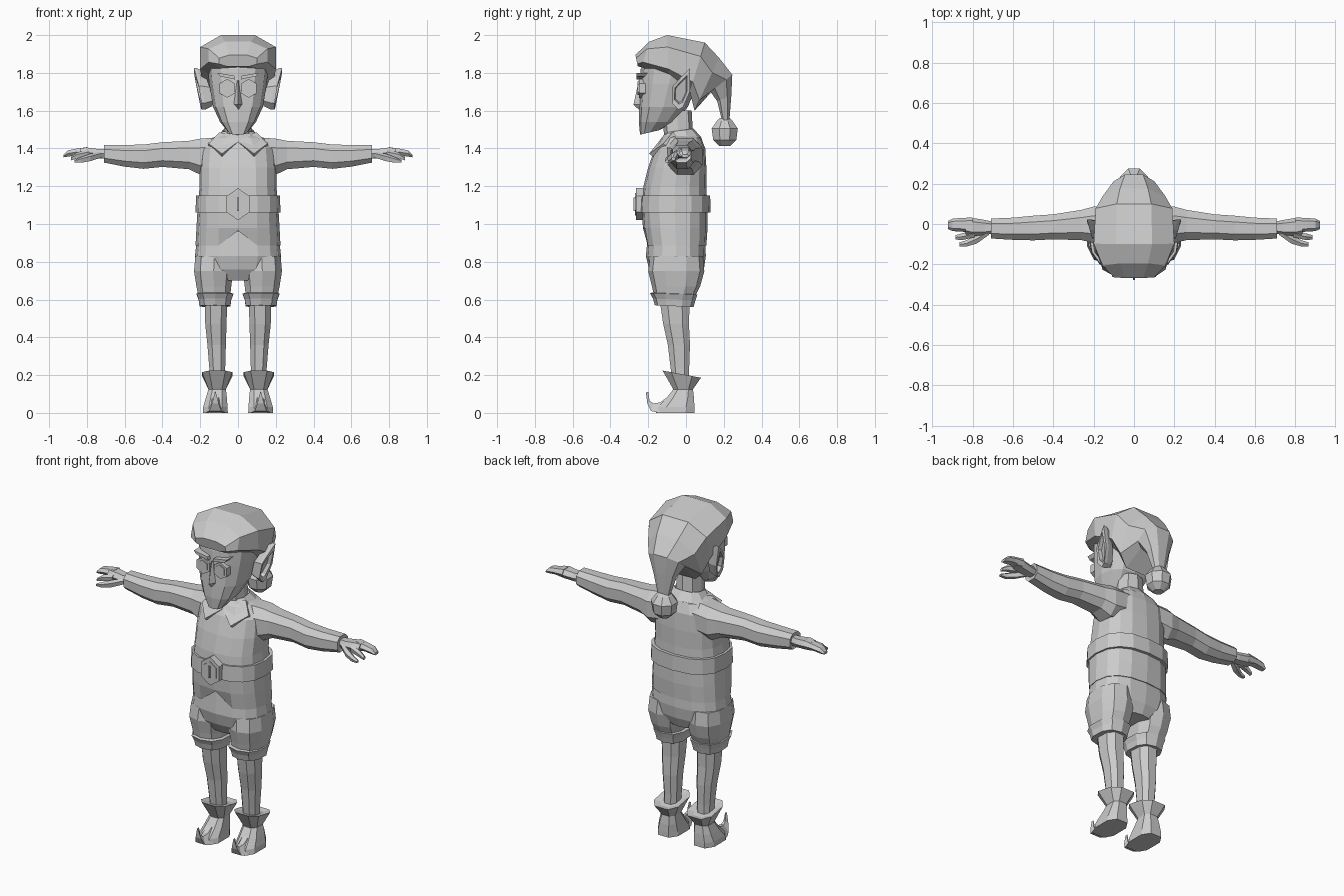
import bpy, bmesh, math
from mathutils import Vector

mat = bpy.data.materials.new("plain grey")
mat.diffuse_color = (0.6, 0.6, 0.6, 1)


def finish(name, bm, mirror=False):
    bmesh.ops.recalc_face_normals(bm, faces=bm.faces)
    me = bpy.data.meshes.new(name)
    bm.to_mesh(me)
    bm.free()
    me.materials.append(mat)
    ob = bpy.data.objects.new(name, me)
    bpy.context.collection.objects.link(ob)
    if mirror:
        ob.modifiers.new("mirror", 'MIRROR').use_clip = False
    return ob


def skin(name, rings, mirror=False):
    """Join rings of points into a closed flat-faced tube."""
    bm = bmesh.new()
    vs = [[bm.verts.new(p) for p in r] for r in rings]
    n = len(vs[0])
    for a, b in zip(vs, vs[1:]):
        for i in range(n):
            bm.faces.new((a[i], a[(i + 1) % n], b[(i + 1) % n], b[i]))
    bm.faces.new(vs[0][::-1])
    bm.faces.new(vs[-1])
    return finish(name, bm, mirror)


def oval(n, square=0.8, turn=0.0):
    """Unit ring, starting at the front (0,-1), rounded towards a square."""
    out = []
    for i in range(n):
        a = 2 * math.pi * (i + turn) / n
        s, c = math.sin(a), -math.cos(a)
        out.append((math.copysign(abs(s) ** square, s), math.copysign(abs(c) ** square, c)))
    return out


def level(rows, n, cx=0.0, square=0.8, turn=0.0):
    """Rows: height, front y, back y, half width, x offset, back-to-front tilt."""
    rings = []
    for z, yf, yb, rx, dx, tilt in rows:
        cy, ry = (yf + yb) / 2, (yb - yf) / 2
        rings.append([(cx + dx + u * rx, cy + v * ry, z - v * tilt) for u, v in oval(n, square, turn)])
    return rings


def along_x(rows, n, square=0.8, turn=0.5):
    """Rows: x, y min, y max, z min, z max."""
    return [[(x, (a + b) / 2 + u * (b - a) / 2, (c + d) / 2 + v * (d - c) / 2)
             for u, v in oval(n, square, turn)] for x, a, b, c, d in rows]


def plate(name, pts, y0, y1, mirror=False):
    """Flat x-z outline made solid between two y depths."""
    return skin(name, [[(x, y, z) for x, z in pts] for y in (y0, y1)], mirror)


def hexagon(cx, cz, rx, rz):
    return [(cx + rx * math.sin(k * math.pi / 3) / 0.866, cz + rz * math.cos(k * math.pi / 3)) for k in range(6)]


# shirt, with a notch in the front of the hem
rows = [(0.885, -0.212, 0.108, 0.225, 0, 0), (0.98, -0.228, 0.114, 0.22, 0, 0),
        (1.10, -0.236, 0.112, 0.213, 0, 0), (1.20, -0.225, 0.108, 0.203, 0, 0),
        (1.30, -0.20, 0.108, 0.203, 0, 0), (1.40, -0.165, 0.102, 0.195, 0, 0),
        (1.455, -0.13, 0.08, 0.14, 0, 0), (1.475, -0.11, 0.05, 0.08, 0, 0)]
rings = level(rows, 16)
x, y, z = rings[0][0]
rings[0][0] = (x, y, 0.965)
skin("shirt", rings)

# belt and buckle
skin("belt", level([(1.06, -0.245, 0.13, 0.225, 0, 0), (1.15, -0.24, 0.128, 0.222, 0, 0)], 16))
plate("buckle", hexagon(0, 1.105, 0.06, 0.085), -0.265, -0.22)
plate("buckle_centre", hexagon(0, 1.105, 0.042, 0.06), -0.269, -0.24)
plate("buckle_prong", [(-0.006, 1.07), (0.006, 1.07), (0.006, 1.14), (-0.006, 1.14)], -0.277, -0.25)

# breeches: a seat and two legs
skin("breeches_seat", level([(0.70, -0.16, 0.07, 0.10, 0, 0), (0.76, -0.195, 0.095, 0.20, 0, 0),
                             (0.83, -0.212, 0.105, 0.228, 0, 0), (0.97, -0.20, 0.10, 0.212, 0, 0)], 16))
skin("breeches_leg", level([(0.60, -0.165, 0.04, 0.085, 0, 0), (0.67, -0.18, 0.075, 0.096, 0.003, 0),
                            (0.75, -0.20, 0.097, 0.108, 0.004, 0), (0.83, -0.19, 0.09, 0.105, 0.0, 0)],
                           10, 0.125), True)
skin("knee_cuff", level([(0.565, -0.165, 0.04, 0.085, 0, 0.005), (0.60, -0.175, 0.05, 0.09, 0, 0.005),
                         (0.63, -0.19, 0.06, 0.102, 0, 0.004), (0.635, -0.17, 0.04, 0.08, 0, 0.004)],
                        10, 0.122), True)

# stockings
skin("stocking", level([(0.12, -0.07, 0.02, 0.04, -0.007, 0), (0.24, -0.085, 0.02, 0.045, -0.007, 0),
                        (0.36, -0.10, 0.025, 0.052, -0.004, 0), (0.47, -0.125, 0.02, 0.06, 0, 0),
                        (0.60, -0.145, 0.025, 0.064, 0, 0)], 8, 0.117, turn=0.5), True)

# boots with flared cuffs and curled toes
skin("boot", level([(0, -0.165, 0.05, 0.07, 0.005, 0), (0.03, -0.155, 0.05, 0.068, 0.005, 0),
                    (0.075, -0.11, 0.047, 0.06, 0, 0), (0.125, -0.07, 0.04, 0.049, -0.005, 0),
                    (0.205, -0.13, 0.085, 0.085, -0.005, 0.02), (0.195, -0.09, 0.05, 0.05, -0.005, 0.015)],
                   8, 0.115, 0.7, 0.5), True)
toe = [(-0.09, 0.002, 0.10, 0.06), (-0.15, 0.002, 0.055, 0.05), (-0.185, 0.01, 0.05, 0.032),
       (-0.205, 0.05, 0.065, 0.018), (-0.212, 0.108, 0.112, 0.003)]
skin("boot_toe", [[(0.12 - w, y, a), (0.12 + w, y, a), (0.12 + w * 0.3, y + 0.012, b),
                   (0.12 - w * 0.3, y + 0.012, b)] for y, a, b, w in toe], True)

# sleeves
skin("sleeve", along_x([(0.10, -0.12, 0.09, 1.27, 1.465), (0.20, -0.10, 0.092, 1.255, 1.458),
                        (0.26, -0.085, 0.075, 1.285, 1.445), (0.40, -0.08, 0.052, 1.298, 1.437),
                        (0.50, -0.085, 0.045, 1.288, 1.425), (0.60, -0.082, 0.035, 1.30, 1.422),
                        (0.71, -0.075, 0.03, 1.322, 1.422), (0.705, -0.06, 0.018, 1.335, 1.41)], 8), True)

# hands: palm, paired fingers and thumb
skin("palm", along_x([(0.69, -0.045, 0.01, 1.345, 1.40), (0.74, -0.055, 0.02, 1.345, 1.40),
                      (0.80, -0.06, 0.03, 1.35, 1.408), (0.835, -0.05, 0.03, 1.355, 1.405)], 6), True)
skin("fingers", along_x([(0.80, -0.04, 0.032, 1.355, 1.41), (0.86, -0.038, 0.03, 1.36, 1.40),
                         (0.90, -0.035, 0.026, 1.355, 1.392), (0.923, -0.025, 0.015, 1.352, 1.368)], 6), True)
skin("index_finger", along_x([(0.79, -0.066, -0.03, 1.35, 1.395), (0.85, -0.08, -0.045, 1.345, 1.38),
                              (0.885, -0.078, -0.055, 1.335, 1.355)], 5), True)
skin("thumb", along_x([(0.72, -0.055, -0.02, 1.35, 1.385), (0.78, -0.098, -0.05, 1.33, 1.372),
                       (0.83, -0.112, -0.08, 1.322, 1.355), (0.865, -0.112, -0.09, 1.325, 1.34)], 5), True)

# neck, collar band and two pointed collar flaps
skin("neck", level([(1.42, -0.11, 0.04, 0.08, 0, 0), (1.60, -0.13, 0.03, 0.065, 0, 0)], 8))
skin("collar", level([(1.42, -0.15, 0.09, 0.14, 0, -0.01), (1.45, -0.14, 0.08, 0.125, 0, -0.01),
                      (1.495, -0.105, 0.04, 0.082, 0, -0.01), (1.47, -0.08, 0.02, 0.06, 0, -0.01)], 10))
flap = [(0.0, -0.145, 1.435), (0.085, -0.195, 1.372), (0.155, -0.12, 1.425), (0.10, -0.07, 1.485), (0.03, -0.115, 1.475)]
skin("collar_flap", [flap, [(x, y + 0.02, z - 0.015) for x, y, z in flap]], True)

# head
skin("head", level([(1.485, -0.243, -0.14, 0.05, 0, -0.012), (1.54, -0.25, -0.06, 0.095, 0, 0),
                    (1.62, -0.248, 0.01, 0.132, 0, 0), (1.74, -0.243, 0.06, 0.152, 0, 0),
                    (1.82, -0.24, 0.10, 0.16, 0, 0), (1.90, -0.21, 0.10, 0.15, 0, 0)], 12))

# nose, eyes and brows
skin("nose", [[(-0.012, -0.225, 1.76), (0.012, -0.225, 1.76), (0, -0.25, 1.76)],
              [(-0.034, -0.225, 1.635), (0.034, -0.225, 1.635), (0, -0.278, 1.632)],
              [(-0.004, -0.225, 1.605), (0.004, -0.225, 1.605), (0, -0.25, 1.605)]])
plate("eye_rim", hexagon(0.057, 1.718, 0.042, 0.05), -0.25, -0.18, True)
plate("eyeball", hexagon(0.057, 1.718, 0.03, 0.036), -0.256, -0.20, True)
plate("brow", [(0.015, 1.765), (0.095, 1.782), (0.11, 1.80), (0.02, 1.785)], -0.262, -0.18, True)

# pointed ears with a hollow-looking inner fold
ear = [(-0.075, 1.64), (-0.04, 1.605), (-0.015, 1.62), (0.02, 1.70), (0.022, 1.825), (-0.03, 1.775), (-0.07, 1.73)]


def ear_ring(x, scale):
    return [(x + max(0, z - 1.6) * 0.15 + (y + 0.075) * 0.12, -0.03 + (y + 0.03) * scale,
             1.70 + (z - 1.70) * scale) for y, z in ear]


skin("ear", [ear_ring(0.13, 0.8), ear_ring(0.17, 1), ear_ring(0.188, 1), ear_ring(0.186, 0.7),
             ear_ring(0.165, 0.6)], True)

# hat: slices from the brim, over the crown, to the drooping tail
slices = [((-0.255, 1.835), (-0.268, 1.895), 0.10), ((-0.235, 1.83), (-0.195, 1.965), 0.155),
          ((-0.09, 1.775), (-0.10, 2.0), 0.2), ((0.02, 1.70), (0.10, 1.96), 0.19),
          ((0.045, 1.60), (0.175, 1.88), 0.155), ((0.13, 1.70), (0.245, 1.79), 0.10),
          ((0.165, 1.65), (0.24, 1.68), 0.065), ((0.19, 1.55), (0.23, 1.55), 0.035)]
shape = [(-0.6, 0), (-1, 0.2), (-1, 0.72), (-0.45, 1), (0.45, 1), (1, 0.72), (1, 0.2), (0.6, 0)]
skin("hat", [[(u * w, a[0] + (b[0] - a[0]) * t, a[1] + (b[1] - a[1]) * t) for u, t in shape]
             for a, b, w in slices])

# bobble on the hat tail
bob = [(1.412, 0.03), (1.445, 0.066), (1.505, 0.075), (1.545, 0.045), (1.56, 0.03)]
skin("bobble", level([(z, 0.205 - r, 0.205 + r, r, 0, 0) for z, r in bob], 8, square=1, turn=0.5))
